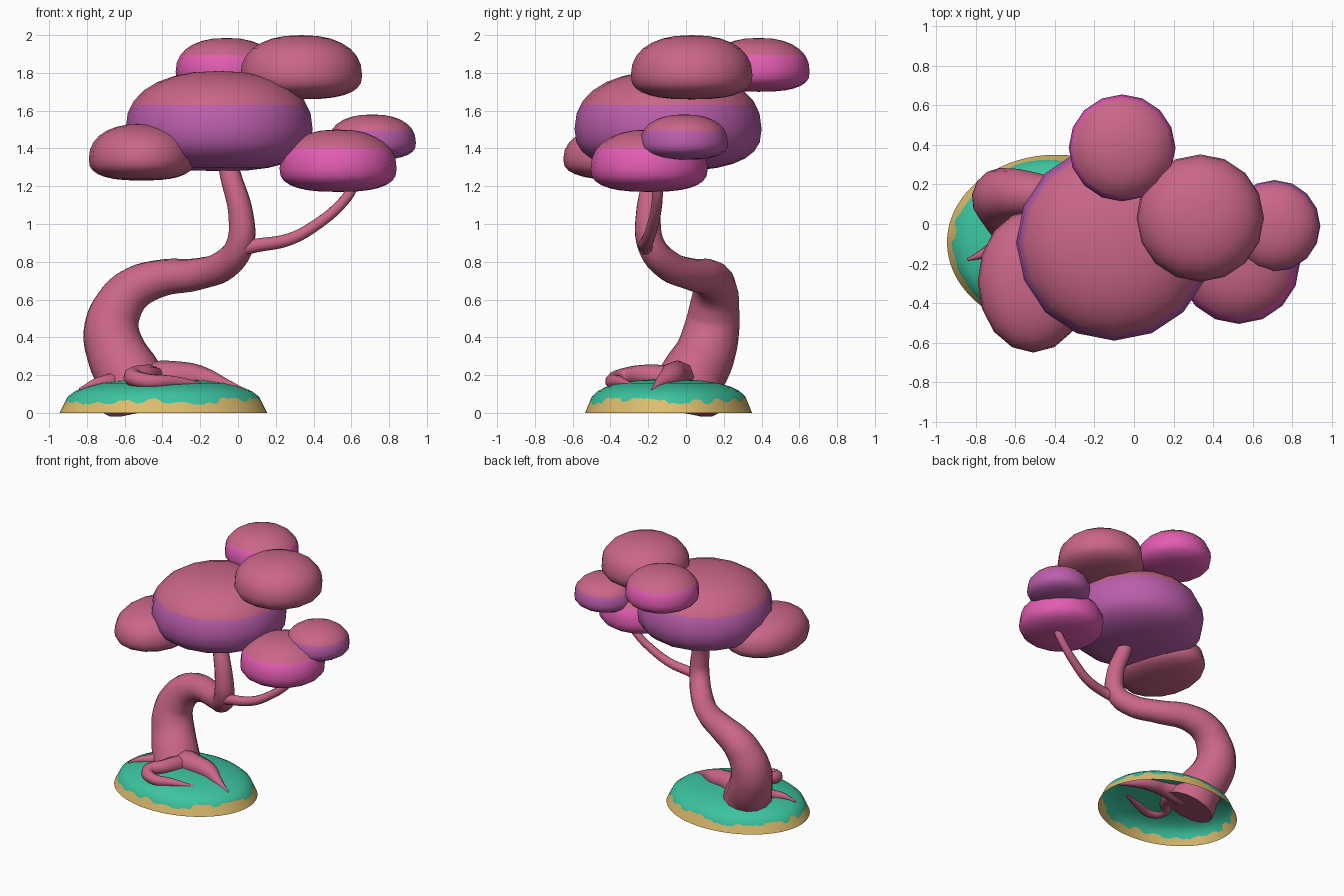
import bpy, bmesh, math, random
from mathutils import Vector

if "Cube" in bpy.data.objects:
    bpy.data.objects.remove(bpy.data.objects["Cube"])

random.seed(4)


def material(name, rgb):
    m = bpy.data.materials.new(name)
    lin = [((c / 255 + 0.055) / 1.055) ** 2.4 for c in rgb]
    m.diffuse_color = (*lin, 1)
    m.use_nodes = True
    m.node_tree.nodes["Principled BSDF"].inputs["Base Color"].default_value = m.diffuse_color
    return m


ROSE = material("dusty_rose", (203, 102, 137))
PURPLE = material("purple", (187, 94, 172))
MAGENTA = material("magenta", (226, 92, 178))
TEAL = material("teal_grass", (60, 196, 160))
SAND = material("sand", (221, 189, 110))


def finish(name, bm, mats, normals=True):
    if normals:
        bmesh.ops.recalc_face_normals(bm, faces=bm.faces)
    me = bpy.data.meshes.new(name)
    bm.to_mesh(me)
    bm.free()
    for m in mats:
        me.materials.append(m)
    for p in me.polygons:
        p.use_smooth = True
    ob = bpy.data.objects.new(name, me)
    bpy.context.collection.objects.link(ob)
    return ob


# Foliage: flattened superellipse domes, lower band recoloured below a height
def foliage(name, centre, rx, ry, z0, z1, frac=0.37, band=None, under=None):
    bm = bmesh.new()
    segs, rings = 16, 14
    zw = z0 + frac * (z1 - z0)
    bot = bm.verts.new((*centre, z0))
    top = bm.verts.new((*centre, z1))
    loops = []
    for i in range(1, rings):
        a = -math.pi / 2 + math.pi * i / rings
        n = 2.3 if a > 0 else 2.6
        r = abs(math.cos(a)) ** (2 / n)
        h = abs(math.sin(a)) ** (2 / n)
        z = zw + h * (z1 - zw) if a > 0 else zw - h * (zw - z0)
        loops.append([bm.verts.new((centre[0] + rx * r * math.cos(t),
                                    centre[1] + ry * r * math.sin(t), z))
                      for t in (2 * math.pi * k / segs for k in range(segs))])
    for k in range(segs):
        j = (k + 1) % segs
        bm.faces.new((bot, loops[0][j], loops[0][k]))
        bm.faces.new((top, loops[-1][k], loops[-1][j]))
        for lo, hi in zip(loops, loops[1:]):
            bm.faces.new((lo[k], lo[j], hi[j], hi[k]))
    mats = [ROSE]
    if band:
        mats.append(under)
        bmesh.ops.bisect_plane(bm, geom=bm.verts[:] + bm.edges[:] + bm.faces[:],
                               plane_co=(0, 0, band), plane_no=(0, 0, 1))
        for f in bm.faces:
            f.material_index = int(f.calc_center_median().z < band)
    return finish(name, bm, mats)


foliage("main_foliage", (-0.10, -0.095), 0.495, 0.495, 1.28, 1.81, 0.42, 1.63, PURPLE)
foliage("left_foliage", (-0.51, -0.29), 0.28, 0.36, 1.23, 1.53)
foliage("top_right_foliage", (0.335, 0.03), 0.322, 0.322, 1.66, 2.0)
foliage("top_back_foliage", (-0.06, 0.385), 0.27, 0.27, 1.70, 1.985, 0.37, 1.895, MAGENTA)
foliage("low_right_foliage", (0.53, -0.195), 0.31, 0.31, 1.17, 1.50, 0.37, 1.405, MAGENTA)
foliage("small_right_foliage", (0.71, -0.01), 0.232, 0.232, 1.34, 1.58, 0.37, 1.495, PURPLE)


# Wood: tapered tubes along smooth curves, points are (x, y, z, radius)
def tube(name, pts, sides=3):
    cu = bpy.data.curves.new(name, 'CURVE')
    cu.dimensions = '3D'
    cu.bevel_depth = 1
    cu.bevel_resolution = sides
    cu.resolution_u = 6
    cu.use_fill_caps = True
    sp = cu.splines.new('BEZIER')
    sp.radius_interpolation = 'CARDINAL'
    sp.bezier_points.add(len(pts) - 1)
    for bp, (x, y, z, r) in zip(sp.bezier_points, pts):
        bp.co = (x, y, z)
        bp.radius = r
        bp.handle_left_type = bp.handle_right_type = 'AUTO'
    cu.materials.append(ROSE)
    ob = bpy.data.objects.new(name, cu)
    bpy.context.collection.objects.link(ob)
    bpy.ops.object.select_all(action='DESELECT')
    bpy.context.view_layer.objects.active = ob
    ob.select_set(True)
    bpy.ops.object.convert(target='MESH')
    bpy.ops.object.shade_smooth_by_angle(angle=math.radians(60))


tube("trunk", [(-0.53, -0.01, 0.06, 0.19), (-0.57, 0.03, 0.18, 0.175),
               (-0.64, 0.10, 0.31, 0.16), (-0.67, 0.135, 0.44, 0.148),
               (-0.635, 0.15, 0.56, 0.132), (-0.56, 0.155, 0.65, 0.118),
               (-0.42, 0.13, 0.71, 0.10), (-0.21, 0.02, 0.735, 0.085),
               (-0.07, -0.10, 0.785, 0.08), (0.01, -0.185, 0.89, 0.074),
               (0.015, -0.20, 1.05, 0.066), (-0.04, -0.165, 1.26, 0.056),
               (-0.07, -0.13, 1.40, 0.05)], 5)
tube("side_branch", [(0.01, -0.20, 0.87, 0.042), (0.09, -0.215, 0.885, 0.038),
                     (0.275, -0.20, 0.92, 0.034), (0.42, -0.175, 1.0, 0.031),
                     (0.54, -0.155, 1.10, 0.029), (0.60, -0.15, 1.18, 0.028),
                     (0.63, -0.15, 1.28, 0.026)])
tube("right_root", [(-0.50, -0.02, 0.17, 0.10), (-0.34, -0.06, 0.195, 0.08),
                    (-0.20, -0.08, 0.185, 0.065), (-0.09, -0.13, 0.16, 0.035),
                    (0.04, -0.18, 0.12, 0.008)], 2)
tube("front_root", [(-0.45, -0.08, 0.18, 0.07), (-0.49, -0.22, 0.20, 0.055),
                    (-0.56, -0.33, 0.19, 0.047), (-0.49, -0.385, 0.17, 0.042),
                    (-0.33, -0.35, 0.165, 0.03), (-0.16, -0.28, 0.145, 0.008)], 2)
tube("left_root", [(-0.60, -0.02, 0.16, 0.06), (-0.69, -0.11, 0.165, 0.04),
                   (-0.76, -0.15, 0.155, 0.025), (-0.84, -0.18, 0.125, 0.007)], 2)

# Ground: open oval dome with a ragged sand rim under the grass
bm = bmesh.new()
N = 120
edge, heights = 0.06, []
for k in range(N):
    if k % 3 == 0:
        edge = random.uniform(0.045, 0.08)
    heights.append(edge + random.uniform(-0.005, 0.005))
profile = [(1.0, 0.0), None, (0.92, 0.086), (0.85, 0.115), (0.755, 0.137),
           (0.6, 0.157), (0.4, 0.171), (0.2, 0.178)]
rings = []
for p in profile:
    ring = []
    for k in range(N):
        r, z = p or (1 - 0.08 * heights[k] / 0.086, heights[k])
        t = 2 * math.pi * k / N
        ring.append(bm.verts.new((-0.395 + 0.55 * r * math.cos(t),
                                  -0.092 + 0.442 * r * math.sin(t), z)))
    rings.append(ring)
top = bm.verts.new((-0.395, -0.092, 0.18))
for k in range(N):
    j = (k + 1) % N
    for i, (lo, hi) in enumerate(zip(rings, rings[1:])):
        bm.faces.new((lo[k], lo[j], hi[j], hi[k])).material_index = int(i == 0)
    bm.faces.new((rings[-1][k], rings[-1][j], top))
finish("grass_mound", bm, [TEAL, SAND], normals=False)
